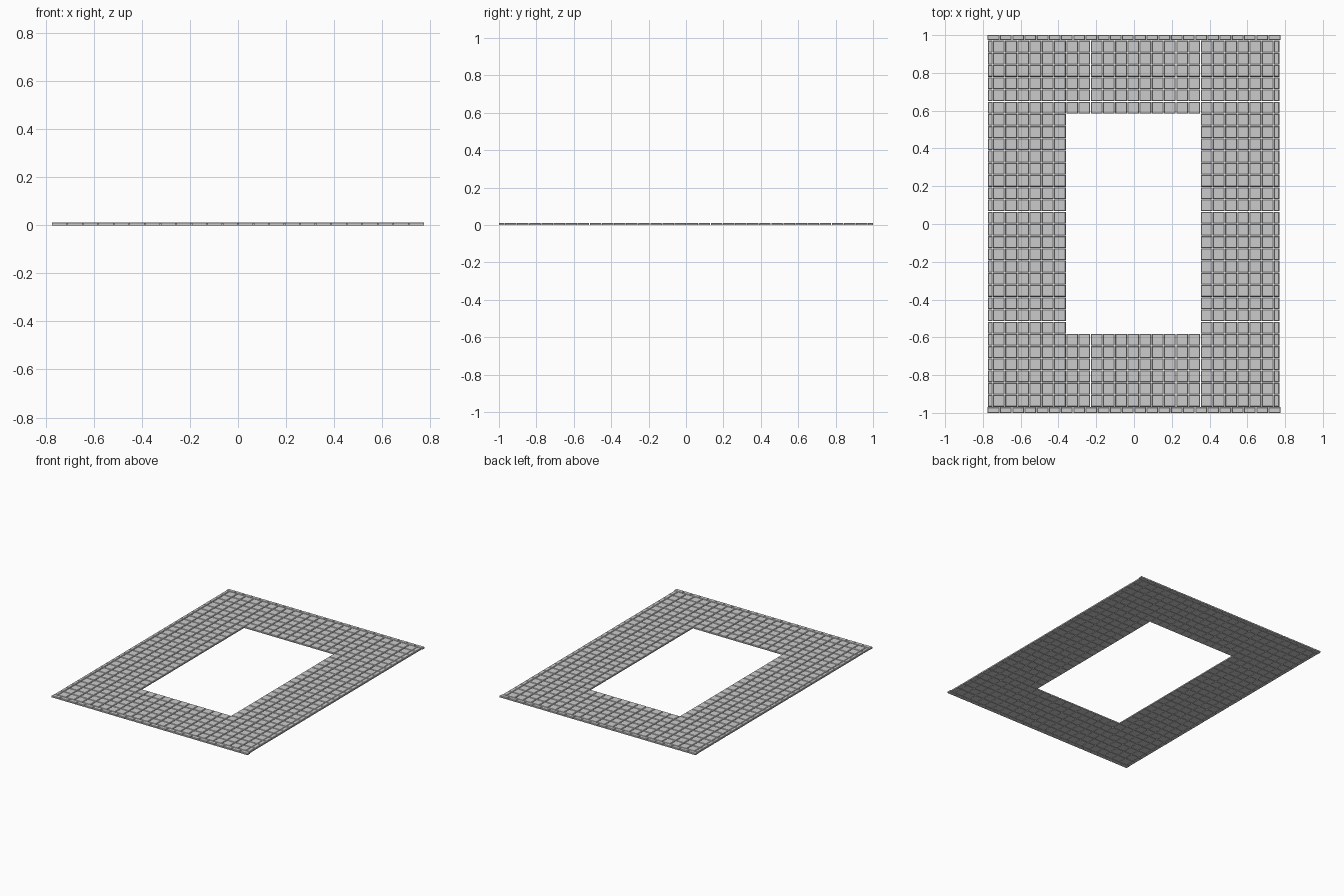
import bpy, bmesh

if "Cube" in bpy.data.objects:
    bpy.data.objects.remove(bpy.data.objects["Cube"])

P = 0.0647          # tile pitch
GAP = 0.003         # joint width
H = 0.011           # tile height
BEV = 0.003         # chamfer on the upper edges
NX, NY = 23, 30     # tiles across the field
X0, Y0 = -0.748, -0.969


def add_tile(bm, x, y, sx, sy, h):
    """Slab with chamfered top, lower corner at x, y."""
    def ring(inset, z):
        return [bm.verts.new((x + px, y + py, z)) for px, py in
                ((inset, inset), (sx - inset, inset),
                 (sx - inset, sy - inset), (inset, sy - inset))]
    rings = [ring(0, 0), ring(0, h - BEV), ring(BEV, h)]
    bm.faces.new(rings[0][::-1])
    bm.faces.new(rings[2])
    for a, b in zip(rings, rings[1:]):
        for i in range(4):
            j = (i + 1) % 4
            bm.faces.new((a[i], a[j], b[j], b[i]))


def finish(bm, name):
    mesh = bpy.data.meshes.new(name)
    bm.to_mesh(mesh)
    bm.free()
    ob = bpy.data.objects.new(name, mesh)
    bpy.context.collection.objects.link(ob)
    return ob


# square paving with a rectangular opening in the middle
bm = bmesh.new()
for i in range(NX):
    for j in range(NY):
        if 6 <= i < 17 and 6 <= j < 24:
            continue
        add_tile(bm, X0 + i * P + GAP / 2, Y0 + j * P + GAP / 2, P - GAP, P - GAP, H)
finish(bm, "floor_tiles")

# narrow edging blocks along the two short ends
XE, YE = 0.775, 1.0
Y1 = Y0 + NY * P
n = 24
step = 2 * XE / n
for name, ya, yb in (("front_edging", -YE, Y0), ("back_edging", Y1, YE)):
    bm = bmesh.new()
    for i in range(n):
        add_tile(bm, -XE + i * step + (GAP / 2 if i else 0), ya, step - GAP / (2 if i in (0, n - 1) else 1), yb - ya - 0.001, H + 0.001)
    ob = finish(bm, name)
    if ya > 0:
        ob.location.y = 0.001

# narrow edging blocks along the two long sides
X1 = X0 + NX * P
for name, xa, xb in (("left_edging", -0.773, X0), ("right_edging", X1, 0.77)):
    bm = bmesh.new()
    for j in range(NY):
        add_tile(bm, xa, Y0 + j * P + GAP / 2, xb - xa - 0.001, P - GAP, H + 0.001)
    finish(bm, name)
